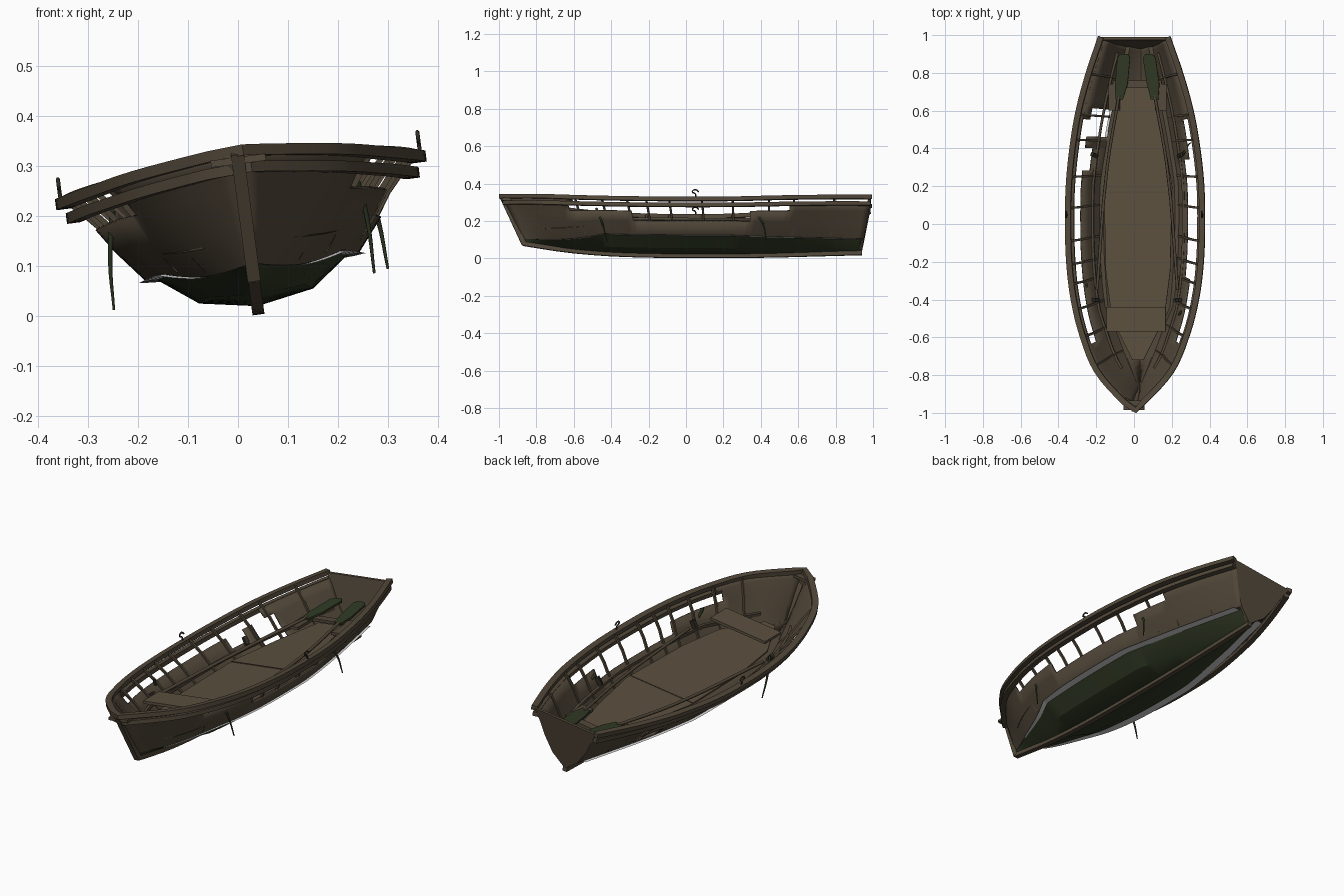
import bpy, bmesh, math
from mathutils import Vector, Matrix

if "Cube" in bpy.data.objects:
    bpy.data.objects.remove(bpy.data.objects["Cube"])

# The whole boat heels a little to one side
HEEL = Matrix.Rotation(math.radians(-7.5), 4, 'Y') @ Matrix.Translation((0.041, 0, 0))
X, Y, Z = Vector((1, 0, 0)), Vector((0, 1, 0)), Vector((0, 0, 1))


def material(name, rgb):
    m = bpy.data.materials.new(name)
    m.use_nodes = True
    m.diffuse_color = (*rgb, 1)
    m.node_tree.nodes["Principled BSDF"].inputs["Base Color"].default_value = (*rgb, 1)
    return m


WOOD = material("weathered wood", (0.085, 0.065, 0.042))
PLANK = material("floor wood", (0.105, 0.08, 0.05))
GREEN = material("dark green paint", (0.03, 0.042, 0.018))
METAL = material("dark metal", (0.03, 0.025, 0.018))
PALE = material("pale waterline", (0.7, 0.7, 0.7))


def add(name, bm, mats, smooth=False):
    me = bpy.data.meshes.new(name)
    bm.to_mesh(me)
    bm.free()
    for m in mats:
        me.materials.append(m)
    ob = bpy.data.objects.new(name, me)
    bpy.context.collection.objects.link(ob)
    ob.matrix_world = HEEL
    if smooth:
        bpy.context.view_layer.objects.active = ob
        ob.select_set(True)
        bpy.ops.object.shade_smooth_by_angle(angle=math.radians(25))
        ob.select_set(False)
    return ob


def strip(name, pts, wide, tall, mat, up=Z):
    """Rectangular bar swept along a path."""
    bm = bmesh.new()
    rings = []
    for i, p in enumerate(pts):
        t = (pts[min(i + 1, len(pts) - 1)] - pts[max(i - 1, 0)]).normalized()
        n = t.cross(up).normalized()
        b = n.cross(t)
        rings.append([bm.verts.new(p + n * wide / 2 * s + b * tall / 2 * r)
                      for s, r in ((-1, -1), (1, -1), (1, 1), (-1, 1))])
    for a, c in zip(rings, rings[1:]):
        for k in range(4):
            bm.faces.new((a[k], a[(k + 1) % 4], c[(k + 1) % 4], c[k]))
    bm.faces.new(rings[0][::-1])
    bm.faces.new(rings[-1])
    bmesh.ops.recalc_face_normals(bm, faces=bm.faces)
    return add(name, bm, [mat], len(pts) > 4)


def plate(name, outline, depth, mat):
    """Flat panel pushed along a vector."""
    bm = bmesh.new()
    f = bm.faces.new([bm.verts.new(p) for p in outline])
    new = bmesh.ops.extrude_face_region(bm, geom=[f], use_keep_orig=True)["geom"]
    bmesh.ops.translate(bm, vec=depth, verts=[v for v in new if isinstance(v, bmesh.types.BMVert)])
    bmesh.ops.recalc_face_normals(bm, faces=bm.faces)
    return add(name, bm, [mat])


def board(name, w, y0, y1, z, mat, x=0.0):
    corners = ((x - w, y0, z), (x + w, y0, z), (x + w, y1, z), (x - w, y1, z))
    plate(name, [Vector(c) for c in corners], Z * -0.014, mat)


def tube(name, pts, radius, mat, tip=1.0):
    cu = bpy.data.curves.new(name, 'CURVE')
    cu.dimensions = '3D'
    cu.bevel_depth, cu.bevel_resolution, cu.resolution_u = radius, 1, 4
    cu.use_fill_caps = True
    sp = cu.splines.new('BEZIER')
    sp.bezier_points.add(len(pts) - 1)
    for i, (bp, p) in enumerate(zip(sp.bezier_points, pts)):
        bp.co = p
        bp.handle_left_type = bp.handle_right_type = 'AUTO'
        bp.radius = 1 + (tip - 1) * i / (len(pts) - 1)
    cu.materials.append(mat)
    ob = bpy.data.objects.new(name, cu)
    bpy.context.collection.objects.link(ob)
    ob.matrix_world = HEEL


def spline(vals, u):
    """Smooth curve through evenly spaced values, straight at both ends."""
    v = [2 * vals[0] - vals[1], *vals, 2 * vals[-1] - vals[-2]]
    s = min(max(u, 0), 1) * (len(vals) - 1)
    i = min(int(s), len(vals) - 2)
    t = s - i
    a, b, c, d = v[i:i + 4]
    return b + t / 2 * (c - a + t * (2 * a - 5 * b + 4 * c - d + t * (3 * (b - c) + d - a)))


def table(xs, ys, x):
    for x0, x1, y0, y1 in zip(xs, xs[1:], ys, ys[1:]):
        if x <= x1:
            return y0 + (y1 - y0) * (x - x0) / (x1 - x0)
    return ys[-1]


# Hull lines, from bow to stern
BEAM = [0.012, 0.192, 0.278, 0.328, 0.352, 0.358, 0.354, 0.334, 0.3, 0.246, 0.178]
SHEER = [0.328, 0.3, 0.281, 0.271, 0.268, 0.27, 0.28, 0.291, 0.302]
KEEL = [0.08, 0.045, 0.025, 0.017, 0.015, 0.015, 0.018, 0.024, 0.03]
LEVELS = [0, 0.08, 0.31, 0.57, 0.76, 0.9, 1]
FLARE = [0, 0.32, 0.6, 0.75, 0.84, 0.93, 1]


def hull(u, h, side=1, inset=0.0):
    h = h ** (1 + max(0, 1.6 - 6.4 * u, u - 0.6) * (1 - h))
    y = (1 - u) * (-0.87 - 0.115 * h) + u * (0.94 + 0.05 * h)
    f = table(LEVELS, FLARE, h) ** (1 + max(0, u - 0.6) * 0.7)
    k = spline(KEEL, u)
    z = k + (spline(SHEER, u) - k) * h
    return Vector((side * max(0, spline(BEAM, u) * f - inset), y, z))


def along(h, side=1, inset=0.0, a=0.0, b=1.0, n=48):
    return [hull(a + (b - a) * i / n, h, side, inset) for i in range(n + 1)]


# Shell: green bottom stepped in under a ledge, planked sides with broken-out upper strakes
N = 64
WATER = LEVELS[2]
ROWS = [(0, 0), (0.08, 0), (WATER, 0.022)] + [(h, 0) for h in LEVELS[2:]]
TOP = len(ROWS) - 1
cols = [(*r, -1) for r in ROWS[:0:-1]] + [(*r, 1) for r in ROWS]
bm = bmesh.new()
grid = [[bm.verts.new(hull(i / N, h, s, inset * min(1, 3 * i / N))) for h, inset, s in cols]
        for i in range(N + 1)]
for i in range(N):
    for j in range(len(cols) - 1):
        strake = TOP - 1 - j if j < TOP else j - TOP
        y = hull((i + 0.5) / N, 0.6).y
        gone = (strake == 6 and y > -0.58) or (strake == 5 and -0.6 < y < 0.55)
        if j < TOP:
            gone |= strake in (3, 4) and 0.45 < y < 0.6 or strake == 4 and 0.28 < y < 0.4
        else:
            gone |= strake == 4 and -0.27 < y < 0.35
        if not gone:
            f = bm.faces.new((grid[i][j], grid[i + 1][j], grid[i + 1][j + 1], grid[i][j + 1]))
            f.material_index = 0 if strake < 2 else 1
bmesh.ops.delete(bm, geom=[v for v in bm.verts if not v.link_faces], context='VERTS')
shell = add("hull_planking", bm, [GREEN, WOOD, WOOD], True)
sol = shell.modifiers.new("thickness", 'SOLIDIFY')
sol.thickness, sol.offset, sol.material_offset = 0.008, -1, 1

# Transom
edge = [hull(1, h, -1) for h in LEVELS[:0:-1]] + [hull(1, h) for h in LEVELS]
plate("transom", edge, Y * -0.015, WOOD)

# Keel, stem and rails
strip("keel", [hull(i / 20, 0) - Z * 0.006 for i in range(21)], 0.022, 0.024, WOOD, X)
strip("stem_post", [Vector((0, -0.865, 0.07)), Vector((0, -0.982, 0.325))], 0.026, 0.026, WOOD, X)
for name, h, w, t, off in (("gunwale", 1, 0.03, 0.022, 0), ("rubbing_rail", 0.88, 0.026, 0.021, -0.014)):
    strip(name, along(h, 1, off)[::-1] + along(h, -1, off)[1:], w, t, WOOD)
board("breasthook", 0.055, -0.985, -0.935, 0.315, WOOD)

# Pale ledge along the waterline, stringers and ribs on both sides
RIBS = (-0.72, -0.57, -0.43, -0.3, -0.2, -0.08, 0.09, 0.25, 0.44, 0.57, 0.78)
for side, word in ((1, "left"), (-1, "right")):
    bm = bmesh.new()
    rows = []
    for i in range(49):
        u = 0.08 + 0.9 * i / 48
        p = hull(u, WATER, side)
        rows.append([bm.verts.new((p.x + side * o * min(1, 3 * u), p.y, p.z - 0.002))
                     for o in (-0.023, 0.013)])
    for a, b in zip(rows, rows[1:]):
        bm.faces.new((a[0], a[1], b[1], b[0]))
    add(word + "_waterline_ledge", bm, [PALE])
    strip(word + "_stringer", along(0.52, side, 0.016, 0.08, 0.97), 0.012, 0.016, WOOD)
    for k, y in enumerate(RIBS):
        u = (y + 0.95) / 1.92
        strip(f"{word}_rib_{k + 1}", [hull(u, h, side, 0.012) for h in (0.36, 0.57, 0.76, 0.9, 1)],
              0.011, 0.011, WOOD, Y)

# Floor with a seam, and seats
half = [(0.03, -0.72), (0.14, -0.5), (0.172, -0.25), (0.182, 0.2), (0.13, 0.5), (0.075, 0.74)]
plate("floor", [Vector((x, y, 0.15)) for x, y in half] + [Vector((-x, y, 0.15)) for x, y in half[::-1]],
      Z * -0.01, PLANK)
strip("floor_seam", [Vector((-0.18, 0.17, 0.151)), Vector((0.18, 0.17, 0.151))], 0.006, 0.004, WOOD)
board("front_seat", 0.158, -0.57, -0.44, 0.23, PLANK)
board("stern_crosspiece", 0.13, 0.72, 0.76, 0.175, WOOD)

for side, word in ((1, "left"), (-1, "right")):
    board(word + "_stern_seat", 0.03, 0.6, 0.74, 0.175, WOOD, side * 0.125)
    # Oars: green blades at the stern, shafts running forward
    blade = [(-0.02, 0.66), (0.02, 0.66), (0.036, 0.74), (0.034, 0.88), (0.018, 0.9),
             (-0.018, 0.9), (-0.034, 0.88), (-0.03, 0.74)]
    plate(word + "_oar_blade", [Vector((side * (0.08 - (y - 0.78) * 0.12) + x, y, 0.2 + (y - 0.66) * 0.06))
                                for x, y in blade], Z * -0.01, GREEN)
    tube(word + "_oar_shaft", [(side * 0.095, 0.68, 0.197), (side * 0.16, 0.3, 0.185),
                               (side * 0.215, -0.35, 0.18)], 0.008, WOOD)
    # Oarlock hooks on the gunwale
    x = side * 0.362
    tube(word + "_oarlock", [(x, 0.05, 0.265), (x, 0.05, 0.295), (x, 0.034, 0.306), (x, 0.05, 0.318),
                             (x, 0.068, 0.306)], 0.004, METAL)
    for k, u in enumerate((0.28, 0.68)):
        strip(f"{word}_cleat_{k + 1}", [hull(u, 0.57, side, 0.03), hull(u + 0.005, 0.7, side, 0.03)],
              0.02, 0.02, METAL)

# Hanging ropes outside the hull
for k, pts in enumerate((
        [(0.23, -0.48, 0.235), (0.24, -0.45, 0.16), (0.24, -0.42, 0.05)],
        [(0.25, 0.37, 0.21), (0.262, 0.41, 0.15), (0.268, 0.43, 0.055)],
        [(-0.262, -0.33, 0.24), (-0.28, -0.3, 0.14), (-0.285, -0.27, 0.045)])):
    tube(f"hanging_rope_{k + 1}", pts, 0.007, GREEN, 0.4)
